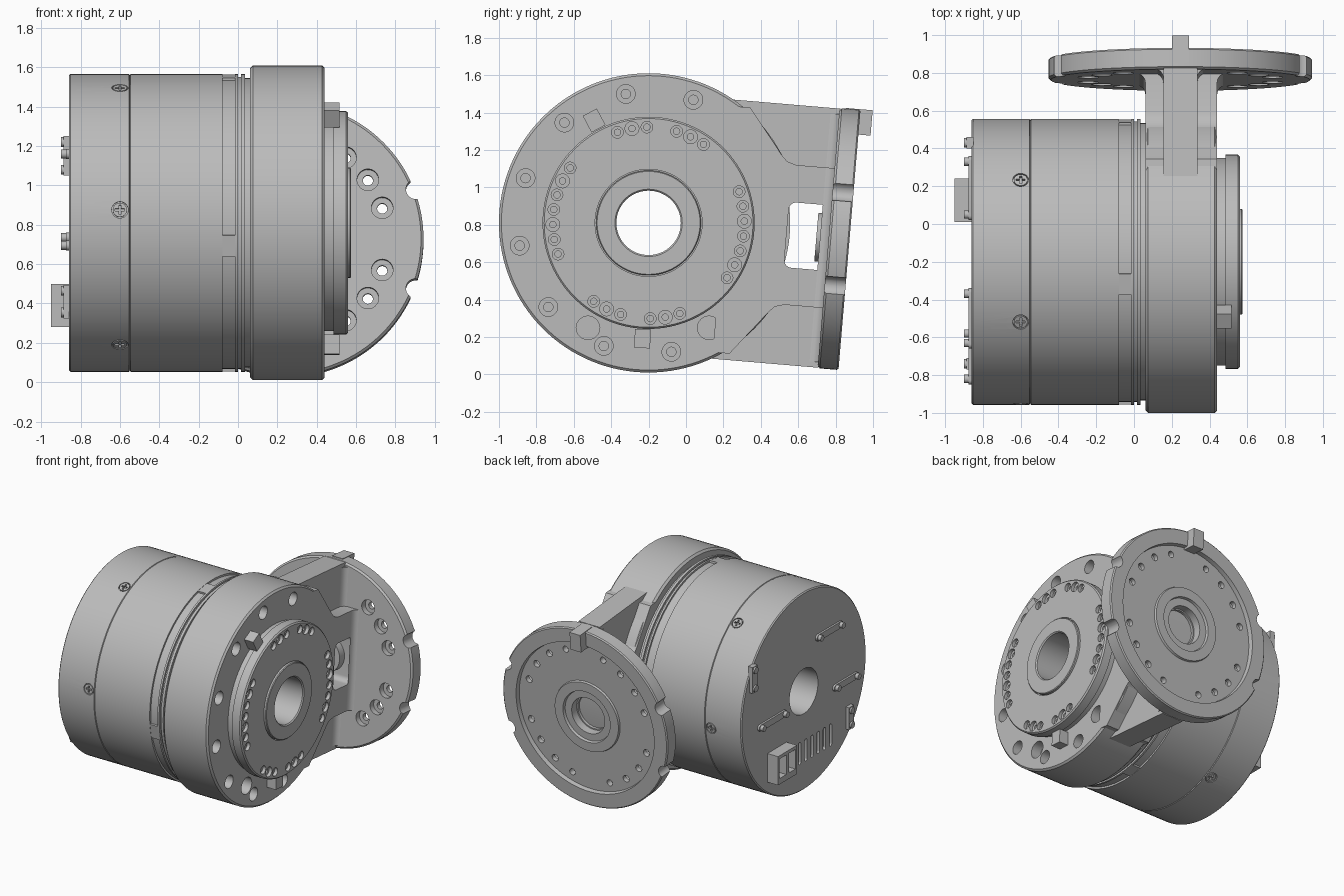
import bpy, bmesh
from math import radians, cos, sin, pi
from mathutils import Matrix

if "Cube" in bpy.data.objects:
    bpy.data.objects.remove(bpy.data.objects["Cube"], do_unlink=True)

grey = bpy.data.materials.new("cast_grey")
grey.use_nodes = True
grey.diffuse_color = (0.5, 0.5, 0.5, 1)
grey.node_tree.nodes["Principled BSDF"].inputs["Base Color"].default_value = (0.5, 0.5, 0.5, 1)

# Frames: the drive axis runs along x; the bracket leans slightly about it
T = Matrix.Translation
HOME = T((0, -0.2, 0.81))
ALONG_X = Matrix(((0, 0, 1, 0), (1, 0, 0, 0), (0, 1, 0, 0), (0, 0, 0, 1)))
ALONG_Y = Matrix(((0, 1, 0, 0), (0, 0, 1, 0), (1, 0, 0, 0), (0, 0, 0, 1)))
DRIVE = HOME @ ALONG_X
TILT = HOME @ T((0.245, 0, 0)) @ Matrix.Rotation(radians(-4.84), 4, 'X')
ARM = TILT @ ALONG_X
PLATE = TILT @ ALONG_Y


def polar(frame, radius, degrees):
    return frame @ Matrix.Rotation(radians(degrees), 4, 'Z') @ T((radius, 0, 0))


def radial(frame, radius, degrees):
    return polar(frame, radius, degrees) @ Matrix.Rotation(pi / 2, 4, 'Y')


def lathe(bm, profile, frame, seg=96, ring=False):
    """Turn (radius, height) points about the frame's z axis."""
    rows = []
    for r, h in profile:
        n = 1 if r == 0 else seg
        rows.append([bm.verts.new(frame @ T((r * cos(2 * pi * i / seg), r * sin(2 * pi * i / seg), h))
                                  .to_translation()) for i in range(n)])
    pairs = list(zip(rows, rows[1:])) + ([(rows[-1], rows[0])] if ring else [])
    for a, b in pairs:
        for i in range(seg):
            j = (i + 1) % seg
            quad = [a[i % len(a)], a[j % len(a)], b[j % len(b)], b[i % len(b)]]
            bm.faces.new(list(dict.fromkeys(quad)))


def rod(bm, r, low, high, frame, seg=24):
    lathe(bm, [(0, low), (r, low), (r, high), (0, high)], frame, seg)


def bore(bm, r_in, r_out, deep, step, top, frame):
    lathe(bm, [(0, deep), (r_in, deep), (r_in, step), (r_out, step), (r_out, top), (0, top)], frame, 24)


def prism(bm, points, low, high, frame):
    a, b = [[bm.verts.new((frame @ T((x, y, h))).to_translation()) for x, y in points] for h in (low, high)]
    bm.faces.new(a)
    bm.faces.new(b)
    for i in range(len(a)):
        j = (i + 1) % len(a)
        bm.faces.new((a[i], a[j], b[j], b[i]))


def rounded(x, y, w, h, r, steps=6):
    pts = []
    for k, (sx, sy) in enumerate(((1, 1), (-1, 1), (-1, -1), (1, -1))):
        for i in range(steps + 1):
            t = pi / 2 * (k + i / steps)
            pts.append((x + sx * (w / 2 - r) + r * cos(t), y + sy * (h / 2 - r) + r * sin(t)))
    return pts


def rect(x, y, w, h):
    return [(x - w / 2, y - h / 2), (x + w / 2, y - h / 2), (x + w / 2, y + h / 2), (x - w / 2, y + h / 2)]


def to_object(name, bm):
    bmesh.ops.recalc_face_normals(bm, faces=bm.faces)
    mesh = bpy.data.meshes.new(name)
    bm.to_mesh(mesh)
    mesh.materials.append(grey)
    ob = bpy.data.objects.new(name, mesh)
    bpy.context.collection.objects.link(ob)
    return ob


def part(name, bm, cut=None):
    ob = to_object(name, bm)
    if cut:
        tool = to_object(name + "_cutter", cut)
        tool.hide_render = True
        mod = ob.modifiers.new("cut", 'BOOLEAN')
        mod.operation, mod.solver, mod.object = 'DIFFERENCE', 'EXACT', tool
        dg = bpy.context.evaluated_depsgraph_get()
        ob_mesh = bpy.data.meshes.new_from_object(ob.evaluated_get(dg))
        ob.modifiers.clear()
        ob.data = ob_mesh
        bpy.data.objects.remove(tool, do_unlink=True)
    ob.data.polygons.foreach_set("use_smooth", [True] * len(ob.data.polygons))
    ob.data.set_sharp_from_angle(angle=radians(30))
    return ob


BORE = 0.172

# Motor housing with seam, channel and grooves
bm, cut = bmesh.new(), bmesh.new()
R = 0.757
housing = [(BORE, -.86), (R - .008, -.86), (R, -.852), (R, -.554), (R - .007, -.55), (R, -.546), (R, -.08),
           (.743, -.08), (.743, -.015), (R, -.015), (R, 0), (.742, 0), (.742, .015), (R, .015),
           (R, .035), (.735, .035), (.735, .07), (BORE, .07)]
lathe(bm, housing, DRIVE, 128, ring=True)
cross = [(.024, .006), (.006, .006), (.006, .024)]
cross += [(-y, x) for x, y in cross] + [(-x, -y) for x, y in cross] + [(y, -x) for x, y in cross]
for k in range(6):
    f = radial(DRIVE @ T((0, 0, -.6)), 0, 55 + 60 * k)
    lathe(cut, [(.036, .742), (.042, .742), (.042, .78), (.036, .78)], f, 24, ring=True)
    prism(cut, cross, .74, .78, f)
for i in range(6):  # vent slots in the end face
    prism(cut, rounded(.05 - .075 * i, -.46, .03, .17, .014), -.9, -.84, DRIVE)
part("motor_housing", bm, cut)

# Locking tabs in the channel
bm = bmesh.new()
for k in range(4):
    prism(bm, rect(0, 0, .065, .11), -.03, .012, radial(DRIVE @ T((0, 0, -.047)), .743, 9 + 90 * k))
part("channel_tabs", bm)

# Window shared by the collar and the arm block
def window():
    cutter = bmesh.new()
    prism(cutter, rounded(.85, 0, .22, .35, .04), -.4, .4, ARM)
    return cutter

# Bracket collar round the drive
bm, cut = bmesh.new(), window()
lathe(bm, [(BORE, .06), (.785, .06), (.8, .075), (.8, .427), (.787, .44), (BORE, .44)], DRIVE, 128, ring=True)
for k in range(12):
    bore(cut, .025, .05, .3, .37, .46, polar(DRIVE, .7, 10 + 30 * k))
for a in (-120, -60):
    rod(cut, .063, .36, .46, polar(DRIVE, .648, a))
part("bracket_collar", bm, cut)

# Stop blocks on the collar face
bm = bmesh.new()
for a in (118, 267):
    prism(bm, rect(0, 0, .1, .085), .42, .515, polar(DRIVE, .62, a))
part("stop_blocks", bm)

# Output flange with grouped screw holes and raised hub
bm, cut = bmesh.new(), bmesh.new()
lathe(bm, [(BORE, .42), (.55, .42), (.55, .485), (.567, .485), (.567, .55), (.558, .56), (.286, .56), (.286, .545),
           (.28, .545), (.28, .57), (.275, .575), (.18, .575), (BORE, .567)], DRIVE, 128, ring=True)
for start, count in ((55, 3), (91, 3), (145, 7), (235, 3), (271, 3), (325, 7)):
    for i in range(count):
        big = .037 if i % 3 == 1 else .031
        bore(cut, .017, big, .5, .535, .58, polar(DRIVE, .512, start + 9 * i))
part("output_flange", bm, cut)

# Arm block with through window, widened by a fillet at the plate
bm, cut = bmesh.new(), window()
half = [(.4, .66), (.49, .66), (.68, .42), (.71, .39), (.76, .375), (.98, .375)]
prism(bm, half + [(y, -z) for y, z in reversed(half)], -.185, .195, ARM)
rod(cut, .13, .9, 1.0, PLATE, 48)
part("arm_block", bm, cut)

# Central webs above and below the block
bm = bmesh.new()
for s in (1, -1):
    prism(bm, [(.36, s * .695), (.97, s * .695), (.97, s * .35), (.45, s * .35)], -.09, .09, ARM)
part("arm_webs", bm)

# Fillet strips where the arm meets the plate
bm = bmesh.new()
for s, side, z in ((-1, -.185, .375), (1, .195, .375), (-1, -.09, .695), (1, .09, .695)):
    d = .05
    curve = [(side + s * d * (1 - sin(t)), .97 - d * (1 - cos(t))) for t in (0, pi / 8, pi / 4, 3 * pi / 8, pi / 2)]
    spans = ((-z, z),) if z < .5 else ((-z + .03, -.37), (.37, z - .03))
    for low, high in spans:
        prism(bm, curve + [(side - s * .01, .975)], low, high, TILT)
part("arm_fillets", bm)

# Tilted mounting plate: rim, recess, boss, notches and holes
bm, cut = bmesh.new(), bmesh.new()
lathe(bm, [(.14, .966), (.685, .966), (.698, .978), (.698, 1.07), (.69, 1.078), (.585, 1.078), (.58, 1.045),
           (.275, 1.045), (.27, 1.06), (.2, 1.06), (.195, 1.04), (.14, 1.04)], PLATE, 128, ring=True)
for a in (90, -90):
    for da in (21, -21):
        rod(cut, .05, .9, 1.15, polar(PLATE, .705, a + da))
for k in range(20):
    if k % 5:
        f = polar(PLATE, .513, 18 * k)
        if k % 10 in (1, 9):
            rod(cut, .024, 1.0, 1.1, f)
        else:
            lathe(cut, [(0, .9), (.055, .9), (.055, 1.01), (.026, 1.01), (.026, 1.1), (0, 1.1)], f, 24)
part("mounting_plate", bm, cut)

# Locating key on the plate rim
bm = bmesh.new()
prism(bm, rect(0, .633, .09, .136), -1.143, -1.0, TILT @ Matrix.Rotation(pi / 2, 4, 'X'))
part("locating_key", bm)

# Twin socket connector on the end face
bm, cut = bmesh.new(), bmesh.new()
prism(bm, rect(.325, -.42, .23, .22), -.95, -.85, DRIVE)
for y in (.27, .38):
    prism(cut, rect(y, -.41, .08, .15), -1, -.885, DRIVE)
part("twin_connector", bm, cut)

# Slim side connectors with fixing screws
bm = bmesh.new()
for y, z, w, h in ((.63, .34, .06, .2), (-.54, -.4, .06, .17)):
    prism(bm, rect(y, z, w, h), -.888, -.85, DRIVE)
    for s in (-1, 1):
        rod(bm, .025, -.9, -.85, DRIVE @ T((y, z + s * (h / 2 - .03), 0)))
part("side_connectors", bm)

# Cable clamp bars with end screws
bm = bmesh.new()
for y, z, w in ((.39, -.075, .28), (-.3, .35, .26), (-.5, -.115, .24)):
    prism(bm, rounded(y, z, w + .06, .05, .024), -.875, -.85, DRIVE)
    for s in (-1, 1):
        rod(bm, .022, -.9, -.85, DRIVE @ T((y + s * w / 2, z, 0)))
part("clamp_bars", bm)
